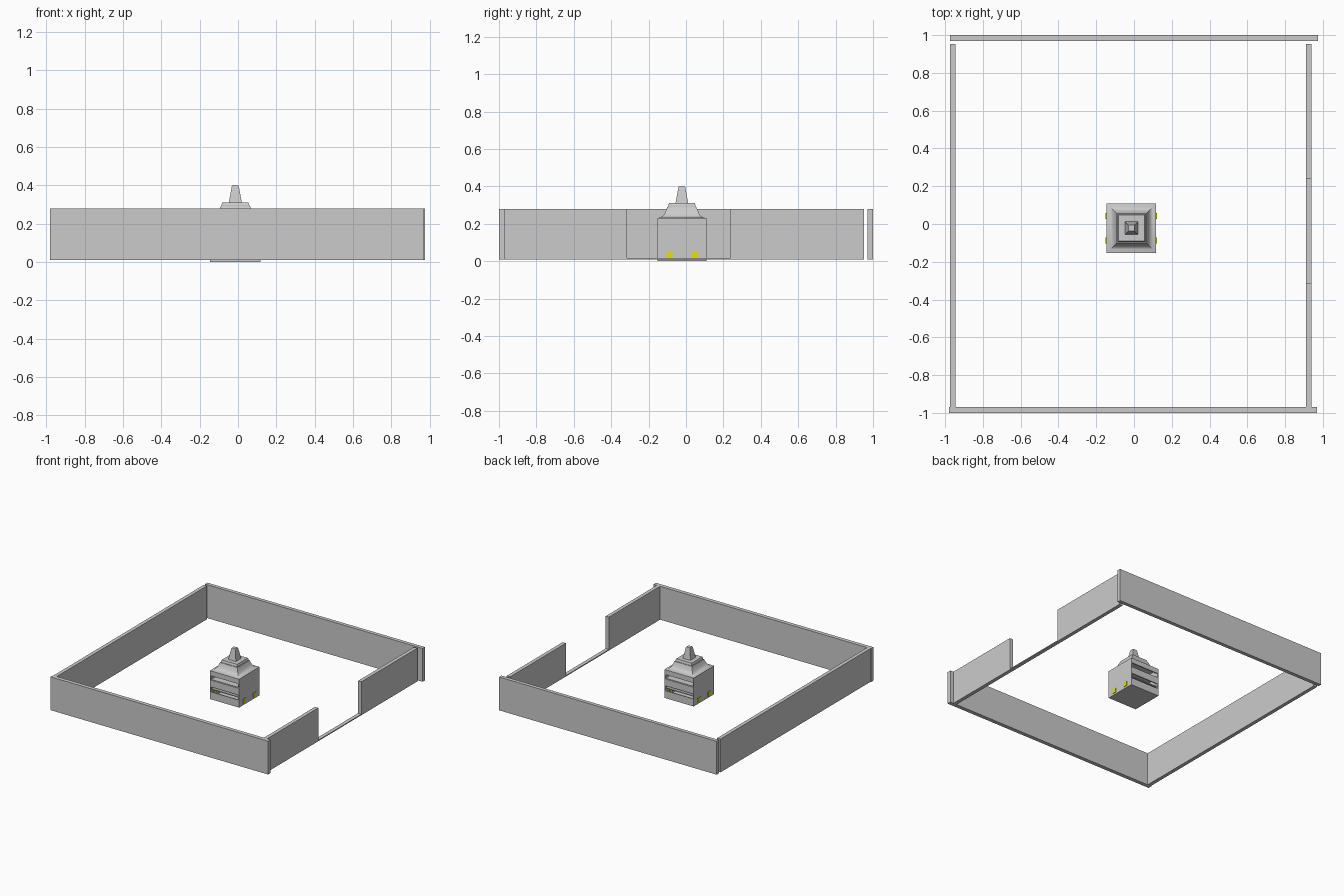
import bpy, bmesh

if "Cube" in bpy.data.objects:
    bpy.data.objects.remove(bpy.data.objects["Cube"])

CX, CY, H = -0.014, -0.022, 0.131   # building centre and half width


def material(name, rgb):
    m = bpy.data.materials.new(name)
    m.diffuse_color = (*rgb, 1)
    m.use_nodes = True
    m.node_tree.nodes["Principled BSDF"].inputs["Base Color"].default_value = m.diffuse_color
    return m


yellow = material("yellow", (0.8, 0.75, 0.0))
blue = material("blue", (0.1, 0.12, 0.5))


def finish(bm, name, mat=None):
    bmesh.ops.recalc_face_normals(bm, faces=bm.faces)
    me = bpy.data.meshes.new(name)
    bm.to_mesh(me)
    bm.free()
    ob = bpy.data.objects.new(name, me)
    bpy.context.collection.objects.link(ob)
    if mat:
        me.materials.append(mat)
    return ob


def box(name, x, y, z, mat=None):
    bm = bmesh.new()
    bmesh.ops.create_cube(bm, size=1)
    for v in bm.verts:
        v.co = [r[0] if c < 0 else r[1] for c, r in zip(v.co, (x, y, z))]
    return finish(bm, name, mat)


def square_loft(name, profile):
    """Stack square rings of (half width, height) around the building axis."""
    bm = bmesh.new()
    rings = [[bm.verts.new((CX + sx * r, CY + sy * r, z))
              for sx, sy in ((-1, -1), (1, -1), (1, 1), (-1, 1))] for r, z in profile]
    for a, b in zip(rings, rings[1:]):
        for i in range(4):
            j = (i + 1) % 4
            bm.faces.new((a[i], a[j], b[j], b[i]))
    bm.faces.new(rings[0])
    bm.faces.new(rings[-1])
    return finish(bm, name)


# Perimeter walls, with a gateway in the right side
WZ = (0.01, 0.28)
box("front_wall", (-0.98, 0.97), (-1.0, -0.968), WZ)
box("back_wall", (-0.975, 0.975), (0.97, 1.0), WZ)
box("left_wall", (-0.975, -0.945), (-0.968, 0.952), WZ)
box("right_wall_front", (0.91, 0.94), (-0.968, -0.315), WZ)
box("right_wall_back", (0.91, 0.94), (0.238, 0.952), WZ)
box("gate_sill", (0.91, 0.94), (-0.315, 0.238), (0.01, 0.018))

# Building floors
full_x, full_y = (CX - H, CX + H), (CY - H, CY + H)
T = 0.008
inner_x, inner_y = (CX - H + T, CX + H - T), (CY - H + T, CY + H - T)
for name, z in (("ground_floor", 0.0), ("middle_floor", 0.075), ("upper_floor", 0.15)):
    box(name, inner_x, inner_y, (z, z + T))

# Closed side walls with two yellow windows each
for s, side in ((-1, "left"), (1, "right")):
    xs = sorted((CX + s * H, CX + s * (H - T)))
    box(side + "_side_wall", xs, full_y, (0, 0.225))
    for i, y in enumerate((-0.087, 0.042)):
        xs = sorted((CX + s * (H + 0.005), CX + s * (H - 0.02)))
        box(f"{side}_window_{i}", xs, (y - 0.016, y + 0.016), (0.014, 0.05), yellow)

# Open front and back with parapet bands
for s, side in ((-1, "front"), (1, "back")):
    ys = sorted((CY + s * H, CY + s * (H - T)))
    for i, z in enumerate(((0, 0.06), (0.1, 0.155), (0.19, 0.225))):
        box(f"{side}_parapet_{i}", inner_x, ys, z)

# Blue furnishings inside
for i, z in enumerate((0.083, 0.158)):
    for sx in (-1, 1):
        x = CX + sx * 0.05
        box(f"furnishing_{i}_{sx}", (x - 0.015, x + 0.015),
            (CY - 0.06, CY + 0.06), (z, z + 0.03), blue)

# Flared roof, cap and tapered spire
roof = square_loft("flared_roof", [(H, 0.222), (H, 0.23), (0.112, 0.235), (0.1, 0.243),
                                   (0.092, 0.255), (0.085, 0.27), (0.078, 0.29)])
square_loft("roof_cap", [(0.074, 0.285), (0.073, 0.298), (0.069, 0.31)])
square_loft("spire", [(0.034, 0.31), (0.018, 0.397), (0.016, 0.4)])

# Smooth the roof flare, keep its corners crisp
bpy.context.view_layer.objects.active = roof
roof.select_set(True)
bpy.ops.object.shade_smooth_by_angle(angle=0.8)
